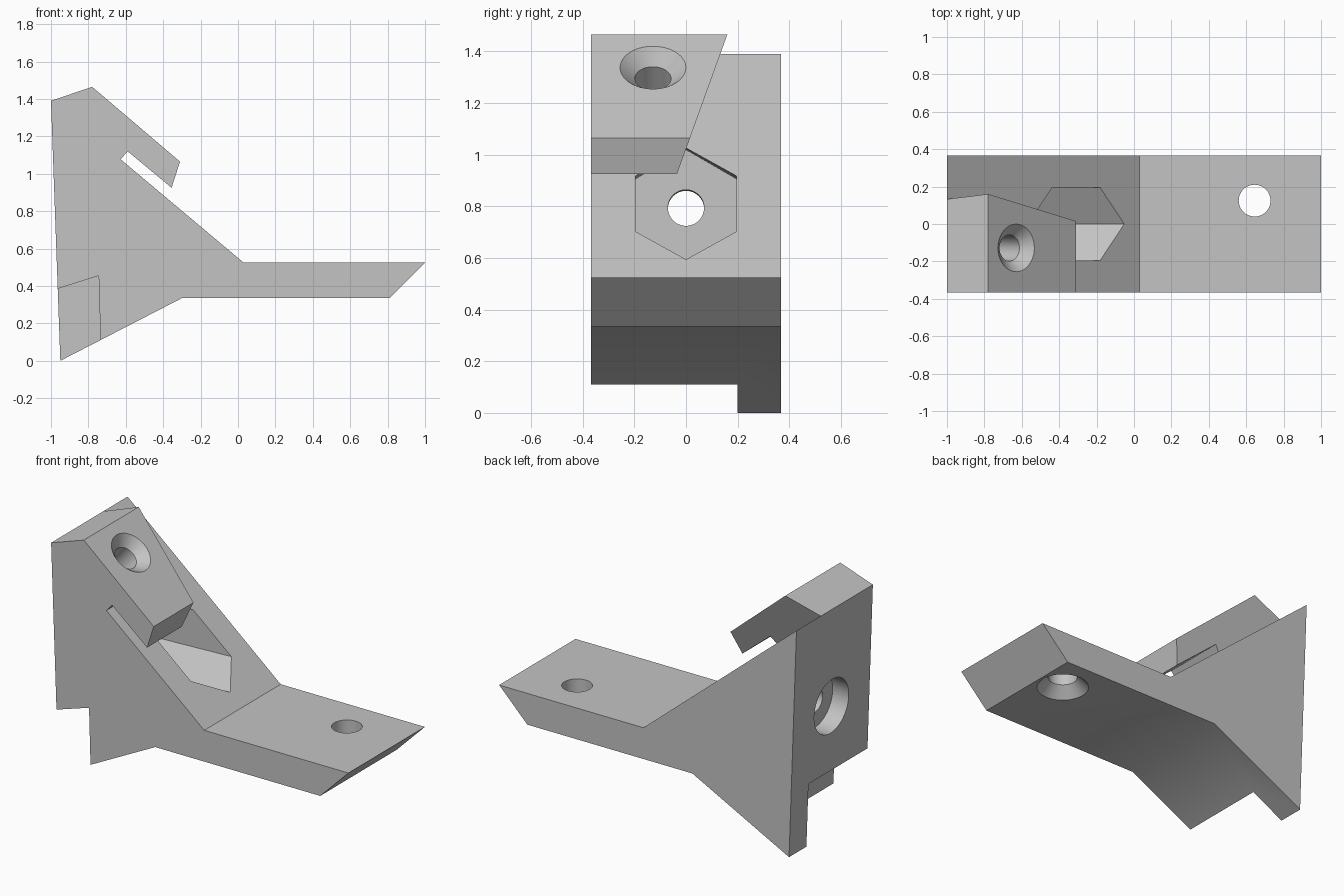
import bpy, bmesh
from mathutils import Vector

if "Cube" in bpy.data.objects:
    bpy.data.objects.remove(bpy.data.objects["Cube"], do_unlink=True)

W = 0.367  # half width of the bracket

grey = bpy.data.materials.new("plain grey")
grey.use_nodes = True
colour = (0.55, 0.55, 0.55, 1)
grey.diffuse_color = colour
grey.node_tree.nodes["Principled BSDF"].inputs["Base Color"].default_value = colour


def finish(name, bm):
    bmesh.ops.recalc_face_normals(bm, faces=bm.faces)
    mesh = bpy.data.meshes.new(name)
    bm.to_mesh(mesh)
    bm.free()
    mesh.materials.append(grey)
    ob = bpy.data.objects.new(name, mesh)
    bpy.context.collection.objects.link(ob)
    return ob


def prism(name, profile, front, back):
    """Side profile (x, z) extruded along y; back is a function of z."""
    bm = bmesh.new()
    near = [bm.verts.new((x, front, z)) for x, z in profile]
    far = [bm.verts.new((x, back(z), z)) for x, z in profile]
    bm.faces.new(near)
    bm.faces.new(far[::-1])
    for i in range(len(profile)):
        j = (i + 1) % len(profile)
        bm.faces.new((near[i], far[i], far[j], near[j]))
    return finish(name, bm)


def bore(name, start, axis, length, r1, r2=None, sides=48):
    """Round, conical or hexagonal cutter running from start along axis."""
    bm = bmesh.new()
    bmesh.ops.create_cone(bm, cap_ends=True, segments=sides, radius1=r1,
                          radius2=r1 if r2 is None else r2, depth=length)
    axis = Vector(axis).normalized()
    bmesh.ops.translate(bm, verts=bm.verts, vec=(0, 0, length / 2))
    turn = axis.to_track_quat('Z', 'Y').to_matrix()
    bmesh.ops.rotate(bm, verts=bm.verts, matrix=turn)
    bmesh.ops.translate(bm, verts=bm.verts, vec=start)
    return finish(name, bm)


def combine(target, other, operation='DIFFERENCE'):
    other.hide_render = True
    mod = target.modifiers.new("boolean", 'BOOLEAN')
    mod.operation, mod.solver, mod.object = operation, 'EXACT', other
    bpy.context.view_layer.objects.active = target
    bpy.ops.object.modifier_apply(modifier=mod.name)
    bpy.data.objects.remove(other, do_unlink=True)


# Main wedge with the flat arm
body = prism("bracket", [(-1, 1.39), (0.03, 0.525), (1, 0.525), (0.81, 0.335),
                         (-0.30, 0.335), (-0.95, 0)], -W, lambda z: W)

# Notch under the back corner
combine(body, prism("notch", [(-1.2, 0.31), (-0.745, 0.455), (-0.726, -0.2),
                              (-1.2, -0.2)], -0.5, lambda z: 0.2))

# Hexagonal pocket, through hole and back counterbore on one axis
axis = Vector((1, 0, 0.036))
centre = Vector((-0.31, 0, 0.81))
combine(body, bore("hex_pocket", centre - axis * 0.44, axis, 1.0, 0.225, sides=6))
combine(body, bore("through_hole", centre - axis * 0.9, axis, 0.7, 0.07))
combine(body, bore("counterbore", centre - axis * 0.9, axis, 0.34, 0.166))

# Arm hole with countersink underneath
combine(body, bore("arm_hole", (0.645, 0.125, 0.2), (0, 0, 1), 0.5, 0.085))
combine(body, bore("arm_countersink", (0.645, 0.125, 0.325), (0, 0, 1), 0.075,
                   0.16, 0.085))

# Overhanging hook with a slanted side, leaving a narrow slot
hook = prism("hook", [(-1, 1.39), (-0.78, 1.465), (-0.31, 1.065), (-0.355, 0.925),
                      (-0.59, 1.12), (-0.63, 1.075), (-0.72, 1.09), (-0.9, 1.2)],
             -W, lambda z: 0.16 + (z - 1.465) * 0.361)
combine(body, hook, 'UNION')

# Countersunk screw hole in the hook
normal = Vector((0.648, 0, 0.762))
mouth = Vector((-0.63, -0.128, 1.337))
combine(body, bore("hook_hole", mouth - normal * 0.35, normal, 0.45, 0.07))
combine(body, bore("hook_countersink", mouth - normal * 0.055, normal, 0.075,
                   0.07, 0.148))

# Smooth bores, sharp edges
bpy.ops.object.select_all(action='DESELECT')
body.select_set(True)
bpy.context.view_layer.objects.active = body
bpy.ops.object.shade_smooth_by_angle(angle=0.5)
